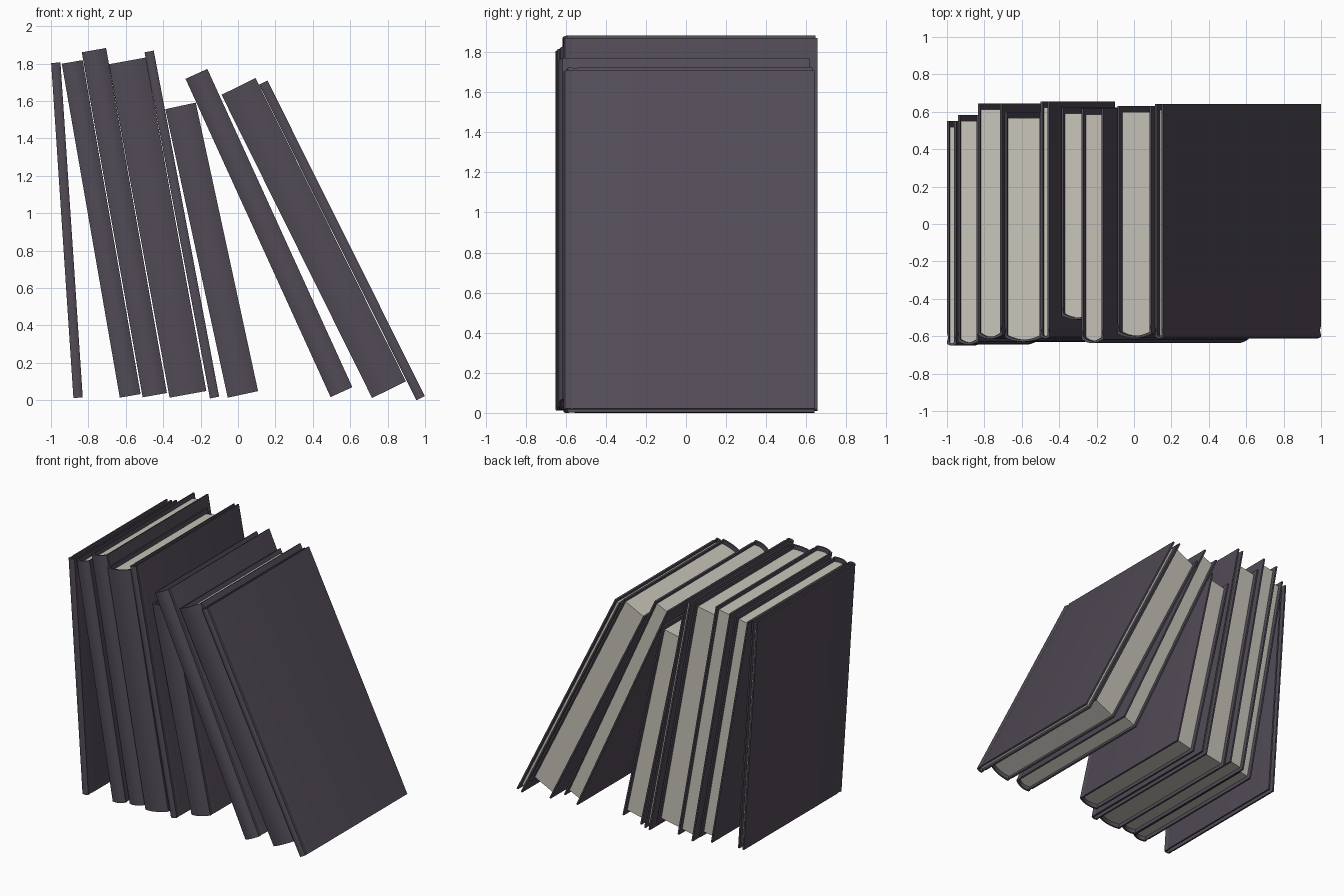
import bpy, bmesh, math

if "Cube" in bpy.data.objects:
    bpy.data.objects.remove(bpy.data.objects["Cube"])


def material(name, rgb):
    m = bpy.data.materials.new(name)
    m.diffuse_color = (*rgb, 1)
    m.use_nodes = True
    m.node_tree.nodes["Principled BSDF"].inputs["Base Color"].default_value = m.diffuse_color
    return m


COVER = material("dark_cover", (0.084, 0.070, 0.093))
PAPER = material("page_paper", (0.57, 0.545, 0.485))
BOARD = 0.012      # board thickness
LIP = 0.032        # how far the boards stand out past the pages


def arc(x0, x1, y, bulge, n=8):
    """Rounded spine curve from x0 to x1, swelling towards -y."""
    return [(x0 + (x1 - x0) * i / n, y - bulge * (1 - (2 * i / n - 1) ** 2))
            for i in range(n + 1)]


def add_object(name, bm, mat, loc, lean):
    bmesh.ops.recalc_face_normals(bm, faces=bm.faces)
    me = bpy.data.meshes.new(name)
    bm.to_mesh(me)
    bm.free()
    for p in me.polygons:
        p.use_smooth = True
    me.set_sharp_from_angle(angle=math.radians(28))
    me.materials.append(mat)
    ob = bpy.data.objects.new(name, me)
    ob.location = loc
    ob.rotation_euler = (0, -math.radians(lean), 0)
    bpy.context.collection.objects.link(ob)


def extrude_up(bm, faces, height):
    ext = bmesh.ops.extrude_face_region(bm, geom=faces)
    top = [g for g in ext["geom"] if isinstance(g, bmesh.types.BMVert)]
    bmesh.ops.translate(bm, verts=top, vec=(0, 0, height))


def book(i, x, z, lean, t, h, front, back):
    bulge = min(0.022, 0.16 * t)
    y = front + bulge
    g = 0.005      # hinge groove depth

    # Cover: two boards and a rounded spine, extruded from a U profile
    left = [(0, back), (0, y + 0.055), (g, y + 0.035), (0, y + 0.015)]
    outer = left + arc(0, t, y, bulge) + [(t - a, b) for a, b in reversed(left)]
    c = BOARD
    inl = [(c, back), (c, y + 0.055), (c, y + 0.035), (c, y + 0.02)]
    inner = inl + arc(c, t - c, y + c, bulge) + [(t - a, b) for a, b in reversed(inl)]
    bm = bmesh.new()
    ov = [bm.verts.new((a, b, 0)) for a, b in outer]
    iv = [bm.verts.new((a, b, 0)) for a, b in inner]
    strip = [bm.faces.new((ov[k], ov[k + 1], iv[k + 1], iv[k]))
             for k in range(len(ov) - 1)]
    extrude_up(bm, strip, h)
    add_object(f"book_{i}_cover", bm, COVER, (x, 0, z), lean)

    # Page block, set in from the cover on three sides
    outline = [(c, back - LIP)] + arc(c, t - c, y + c, bulge) + [(t - c, back - LIP)]
    bm = bmesh.new()
    f = bm.faces.new([bm.verts.new((a, b, LIP)) for a, b in outline])
    extrude_up(bm, [f], h - 2 * LIP)
    add_object(f"book_{i}_pages", bm, PAPER, (x, 0, z), lean)


# bottom-left corner x, z, lean to the left, thickness, height, front y, back y
books = [
    (-0.880, 0.012, 3.8, 0.050, 1.795, -0.650, 0.550),
    (-0.632, 0.014, 9.85, 0.113, 1.812, -0.645, 0.582),
    (-0.510, 0.016, 10.0, 0.132, 1.873, -0.615, 0.645),
    (-0.366, 0.014, 10.3, 0.200, 1.812, -0.630, 0.600),
    (-0.150, 0.010, 10.7, 0.050, 1.883, -0.612, 0.655),
    (-0.055, 0.014, 12.2, 0.166, 1.578, -0.512, 0.622),
    (0.495, 0.017, 24.5, 0.128, 1.870, -0.637, 0.617),
    (0.717, 0.012, 26.4, 0.202, 1.810, -0.610, 0.630),
    (0.954, 0.000, 26.5, 0.050, 1.885, -0.612, 0.642),
]
for i, b in enumerate(books, 1):
    book(i, *b)
